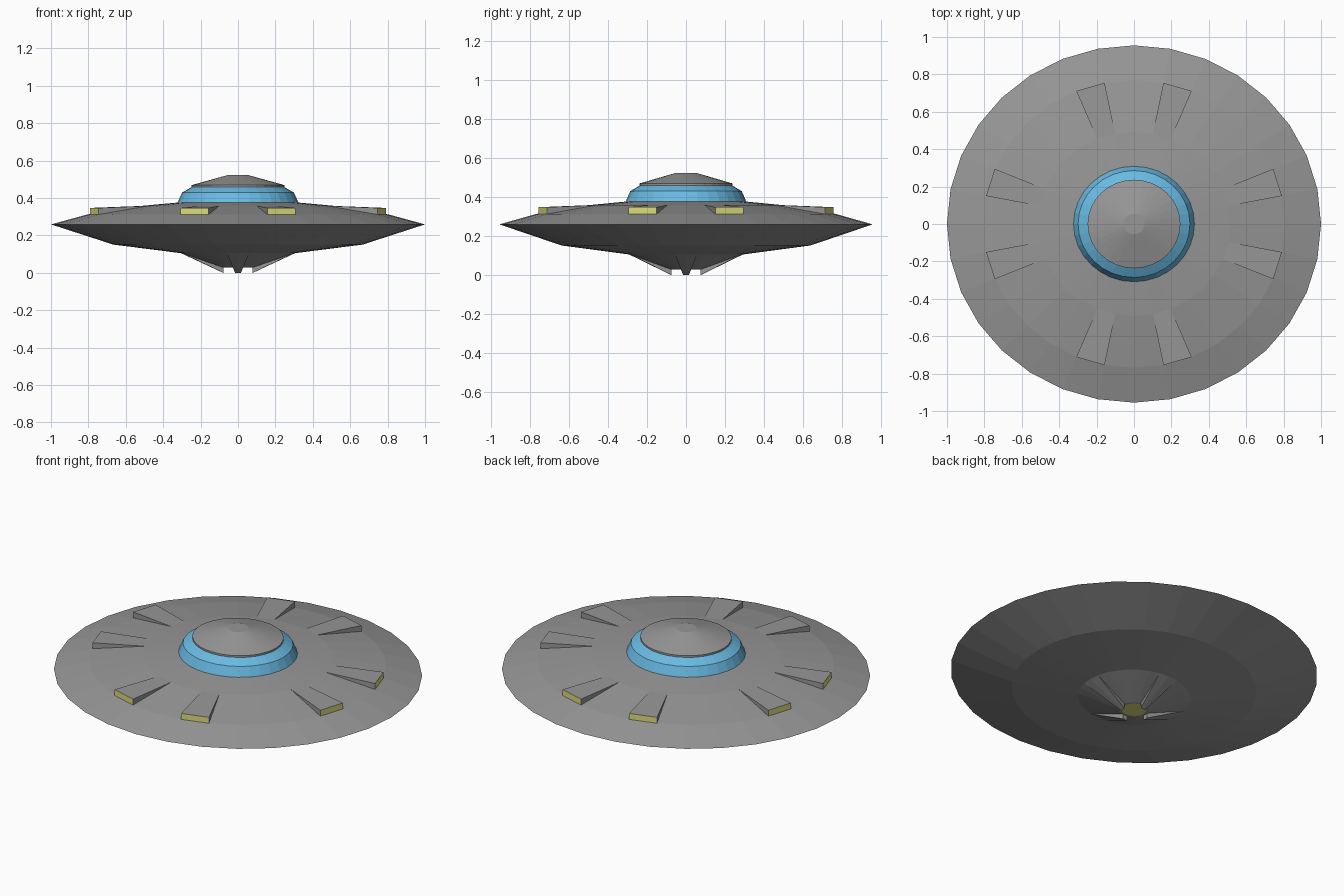
import bpy, bmesh, math

if "Cube" in bpy.data.objects:
    bpy.data.objects.remove(bpy.data.objects["Cube"])

SIDES = 32
SQUASH = 0.955  # the saucer is slightly narrower in y


def material(name, rgb):
    m = bpy.data.materials.new(name)
    m.diffuse_color = (*rgb, 1.0)
    m.use_nodes = True
    m.node_tree.nodes["Principled BSDF"].inputs["Base Color"].default_value = m.diffuse_color
    return m


grey = material("hull grey", (0.31, 0.31, 0.31))
blue = material("window blue", (0.14, 0.49, 0.76))
yellow = material("light yellow", (0.71, 0.71, 0.20))


def point(r, z, deg):
    a = math.radians(deg)
    return (r * math.cos(a), r * math.sin(a) * SQUASH, z)


def finish(name, bm, mats, recalc=True):
    if recalc:
        bmesh.ops.recalc_face_normals(bm, faces=bm.faces)
    me = bpy.data.meshes.new(name)
    bm.to_mesh(me)
    bm.free()
    for m in mats:
        me.materials.append(m)
    ob = bpy.data.objects.new(name, me)
    bpy.context.collection.objects.link(ob)
    return ob


def lathe(name, profile, mats, cap_bottom=None, cap_top=None):
    """Spin (radius, z) points listed bottom to top; caps take a material slot."""
    bm = bmesh.new()
    rings = [[bm.verts.new(point(r, z, 360 * i / SIDES)) for i in range(SIDES)]
             for r, z in profile]
    for lo, hi in zip(rings, rings[1:]):
        for i in range(SIDES):
            j = (i + 1) % SIDES
            bm.faces.new((lo[i], lo[j], hi[j], hi[i]))
    if cap_bottom is not None:
        bm.faces.new(rings[0][::-1]).material_index = cap_bottom
    if cap_top is not None:
        bm.faces.new(rings[-1]).material_index = cap_top
    return finish(name, bm, mats, recalc=False)


def wedge(name, angles, section, mats, end_mat):
    """Ramp rising out of the hull: section = flush, base and raised points."""
    bm = bmesh.new()
    rows = [[bm.verts.new(point(r, z, a)) for r, z in section] for a in angles]
    for p, q in zip(rows, rows[1:]):
        bm.faces.new((p[0], q[0], q[2], p[2]))
        bm.faces.new((p[1], q[1], q[2], p[2])).material_index = end_mat
        bm.faces.new((p[0], q[0], q[1], p[1]))
    for row in (rows[0], rows[-1]):
        bm.faces.new(row)
    return finish(name, bm, mats)


# Saucer hull with a yellow light at the bottom
lathe("saucer_hull",
      [(0.068, 0.028), (0.08, 0.028), (0.305, 0.105), (0.667, 0.151), (1.0, 0.259),
       (0.805, 0.312), (0.515, 0.358), (0.32, 0.376)],
      [grey, yellow], cap_bottom=1, cap_top=0)

# Blue window band around the cabin
lathe("window_band", [(0.324, 0.374), (0.299, 0.429), (0.243, 0.461)],
      [blue], cap_top=0)

# Cabin roof with a thin overhanging lip
lathe("cabin_roof", [(0.248, 0.459), (0.248, 0.469), (0.057, 0.522)],
      [grey], cap_bottom=0, cap_top=0)

# Eight lamp pods on the upper hull, in pairs beside each axis
step = 360 / SIDES
for quarter in range(4):
    for side in (1, -1):
        angles = [90 * quarter + side * step, 90 * quarter + side * 2 * step]
        wedge(f"lamp_pod_{quarter}_{'a' if side > 0 else 'b'}", angles,
              [(0.515, 0.358), (0.806, 0.312), (0.806, 0.347)],
              [grey, yellow], 1)

# Four landing fins around the bottom light
for quarter in range(4):
    angles = [90 * quarter + d * step for d in (-1, 0, 1)]
    wedge(f"landing_fin_{quarter}", angles,
          [(0.305, 0.105), (0.08, 0.028), (0.08, 0.0)], [grey], 0)
